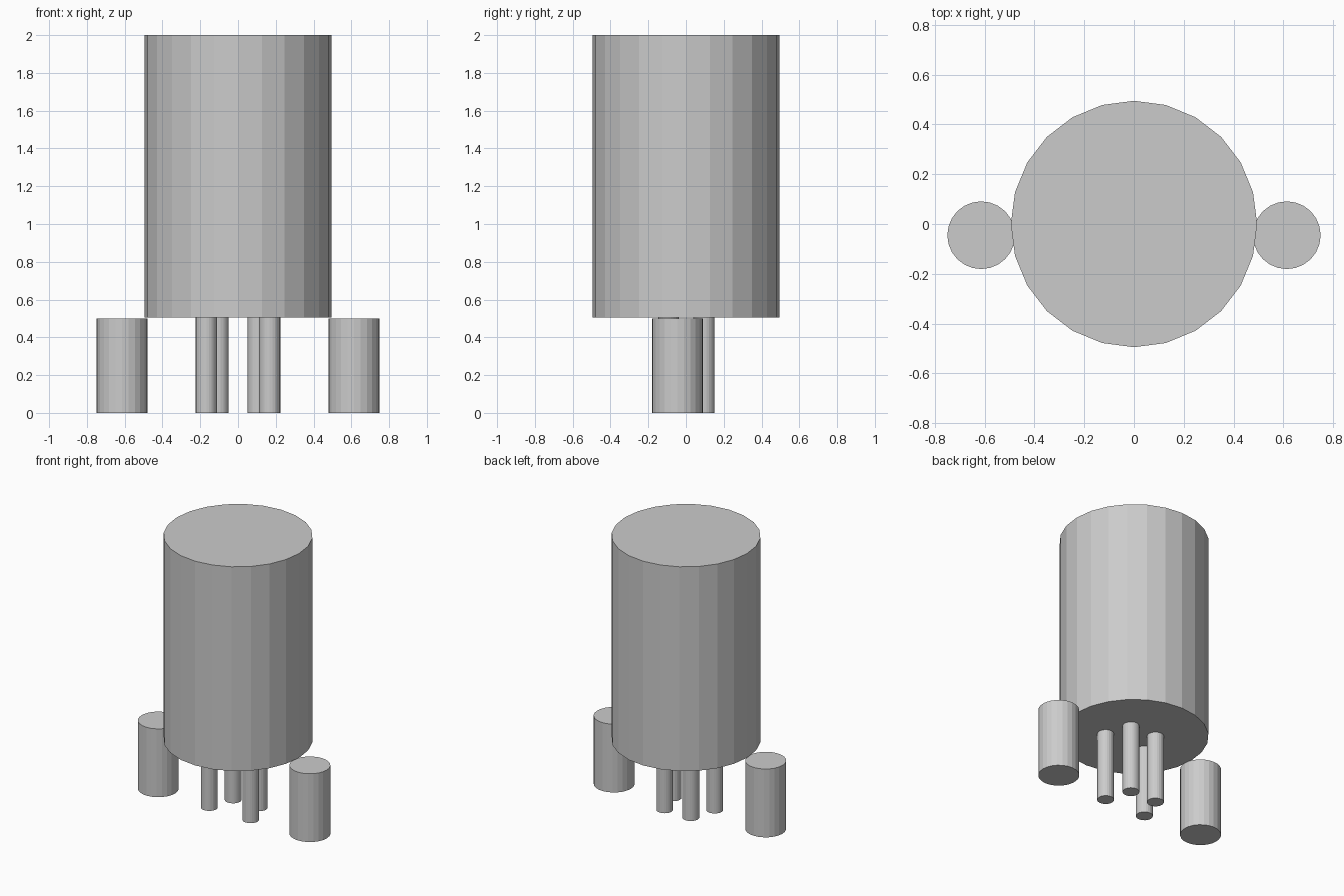
import bpy

cube = bpy.data.objects.get("Cube")
if cube:
    bpy.data.objects.remove(cube, do_unlink=True)

# Single plain grey
grey = bpy.data.materials.new("plain grey")
grey.use_nodes = True
colour = (0.6, 0.6, 0.6, 1)
grey.diffuse_color = colour
grey.node_tree.nodes["Principled BSDF"].inputs["Base Color"].default_value = colour

SIDES = 24
BODY_BASE = 0.505


def cylinder(name, radius, x, y, bottom, top):
    bpy.ops.mesh.primitive_cylinder_add(
        vertices=SIDES, radius=radius, depth=top - bottom,
        location=(x, y, (bottom + top) / 2))
    obj = bpy.context.object
    obj.name = name
    obj.data.materials.append(grey)
    return obj


# Main body
cylinder("body", 0.495, 0, 0, BODY_BASE, 2)

# Mirrored side posts and the thin legs under the body
for side, sign in (("left", 1), ("right", -1)):
    cylinder(f"{side}_side_post", 0.136, sign * 0.614, -0.045, 0, 0.5)
    cylinder(f"{side}_front_leg", 0.056, sign * 0.168, -0.093, 0, BODY_BASE)
    cylinder(f"{side}_back_leg", 0.056, sign * 0.106, 0.095, 0, BODY_BASE)
